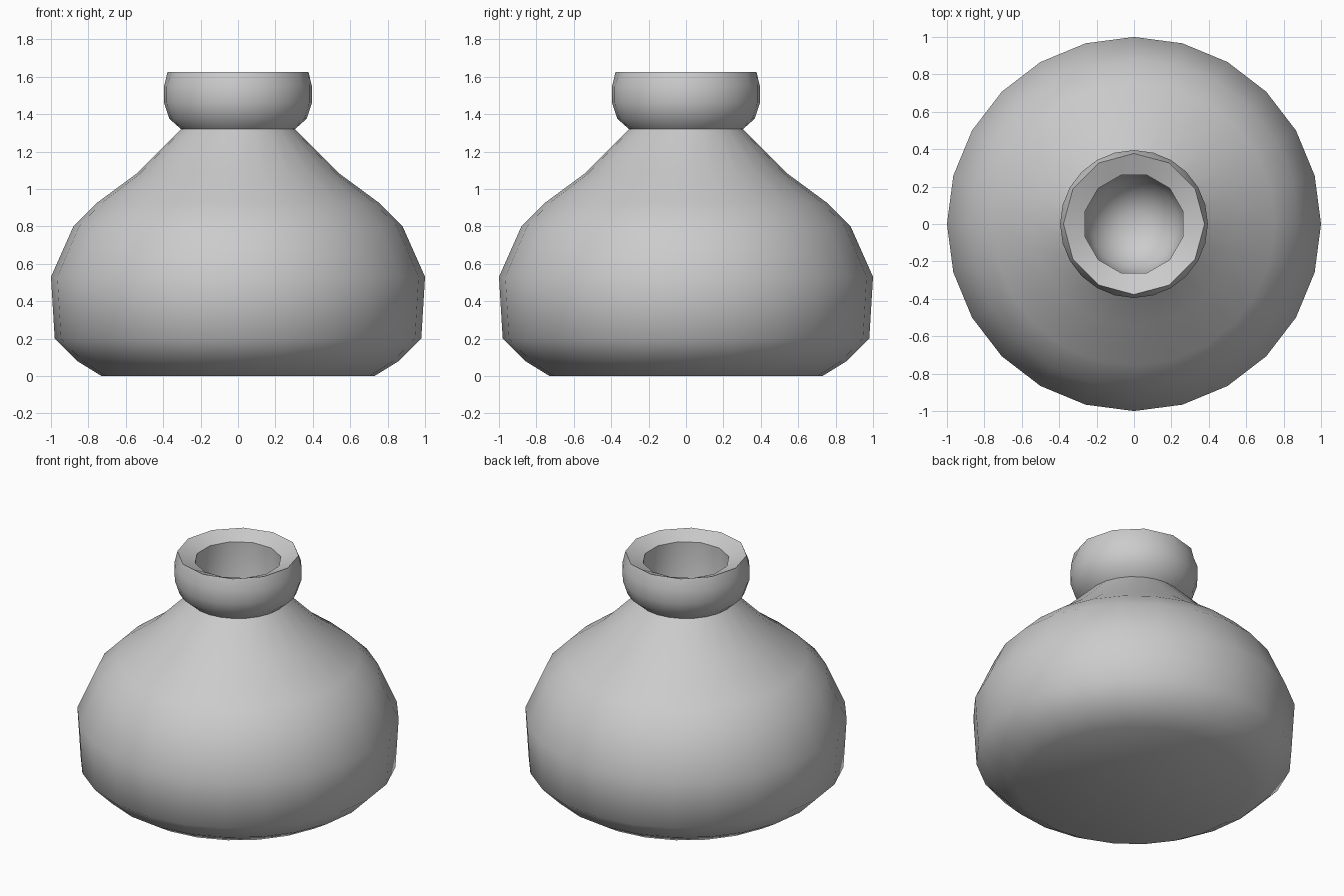
import bpy
import bmesh
from math import sin, cos, pi, radians

default = bpy.data.objects.get("Cube")
if default:
    bpy.data.objects.remove(default, do_unlink=True)

SIDES = 24
COARSE = 12   # the lip rings are coarser than the body

clay = bpy.data.materials.new("grey_clay")
clay.use_nodes = True
clay.diffuse_color = (0.6, 0.6, 0.6, 1)
clay.node_tree.nodes["Principled BSDF"].inputs["Base Color"].default_value = (0.6, 0.6, 0.6, 1)


def ring(bm, radius, z, corners="all"):
    """A ring of vertices; 'even' or 'odd' puts the others on the chords of a coarse ring."""
    verts = []
    for i in range(SIDES):
        on_chord = (corners == "even" and i % 2) or (corners == "odd" and not i % 2)
        r = radius * cos(pi / COARSE) if on_chord else radius
        a = 2 * pi * i / SIDES
        verts.append(bm.verts.new((r * cos(a), r * sin(a), z)))
    return verts


def lathe(name, profile, cap_start=False, cap_end=False):
    bm = bmesh.new()
    rings = [ring(bm, *p) for p in profile]
    for low, high in zip(rings, rings[1:]):
        for i in range(SIDES):
            j = (i + 1) % SIDES
            bm.faces.new((low[i], low[j], high[j], high[i]))
    if cap_start:
        bm.faces.new(rings[0][::-1])
    if cap_end:
        bm.faces.new(rings[-1])
    mesh = bpy.data.meshes.new(name)
    bm.to_mesh(mesh)
    bm.free()
    mesh.materials.append(clay)
    obj = bpy.data.objects.new(name, mesh)
    bpy.context.collection.objects.link(obj)
    bpy.ops.object.select_all(action="DESELECT")
    obj.select_set(True)
    bpy.context.view_layer.objects.active = obj
    bpy.ops.object.shade_smooth_by_angle(angle=radians(60))
    return obj


# Squat body with flat base and sloping shoulders
lathe("flask_body", [(0.73, 0), (0.86, 0.08), (0.98, 0.2), (1.0, 0.53),
                     (0.88, 0.8), (0.755, 0.925), (0.545, 1.08), (0.305, 1.32)],
      cap_start=True)

# Bulging lip, rim dished inwards, then the rounded well inside the neck
lathe("flask_lip", [(0.305, 1.32), (0.367, 1.375), (0.395, 1.46), (0.395, 1.55),
                    (0.377, 1.625, "even"), (0.27, 1.58, "odd"),
                    (0.27, 1.32), (0.235, 1.2), (0.16, 1.11), (0.07, 1.065)],
      cap_end=True)
